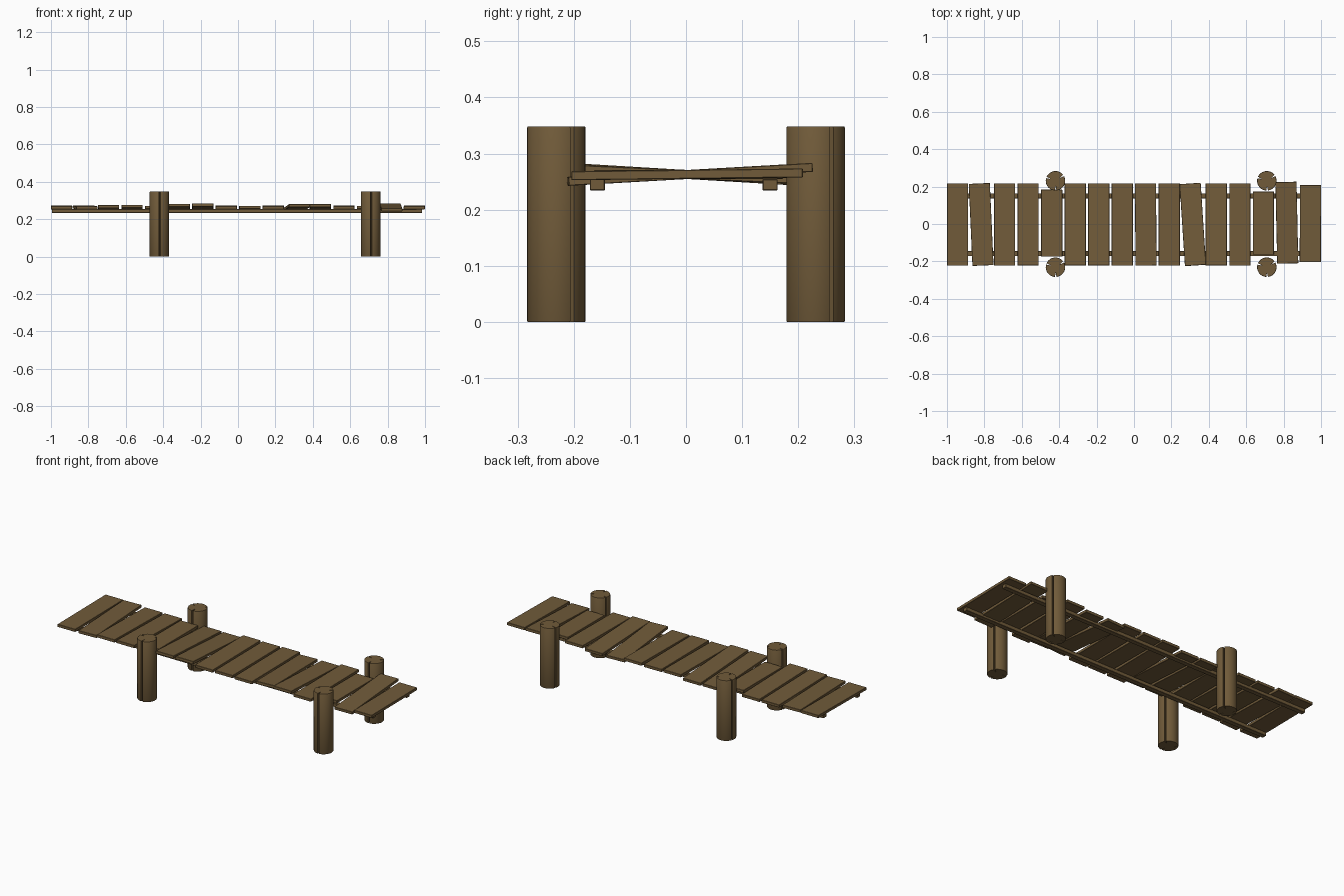
import bpy, bmesh, math
from mathutils import Matrix, Vector

if "Cube" in bpy.data.objects:
    bpy.data.objects.remove(bpy.data.objects["Cube"])

# One weathered wood colour
wood = bpy.data.materials.new("weathered brown wood")
wood.diffuse_color = (0.165, 0.105, 0.042, 1)
wood.use_nodes = True
wood.node_tree.nodes["Principled BSDF"].inputs["Base Color"].default_value = wood.diffuse_color


def finish(name, bm):
    bmesh.ops.recalc_face_normals(bm, faces=bm.faces[:])
    mesh = bpy.data.meshes.new(name)
    bm.to_mesh(mesh)
    bm.free()
    mesh.materials.append(wood)
    ob = bpy.data.objects.new(name, mesh)
    bpy.context.collection.objects.link(ob)
    return ob


def box(name, center, size, roll=0.0, yaw=0.0):
    bm = bmesh.new()
    bmesh.ops.create_cube(bm, size=1, matrix=Matrix.Diagonal((*size, 1)))
    ob = finish(name, bm)
    ob.location = center
    ob.rotation_euler = (roll, 0, yaw)
    bev = ob.modifiers.new("soft edge", "BEVEL")
    bev.width = 0.0012
    bev.segments = 1
    return ob


# Deck planks: evenly spaced, each with its own roll, some turned or shortened
rolls = [.01, .01, -.02, -.025, 0, -.053, -.06, .01,
         0, .01, -.045, -.045, .01, 0, .057, .012]
yaws = {1: .045, 10: .065, 14: .022, 8: .008, 15: -.004}
spans = {4: (-.174, .184), 13: (-.164, .173), 14: (-.211, .225), 15: (-.204, .208)}
for i, roll in enumerate(rolls):
    lo, hi = spans.get(i, (-.222, .217))
    x = -0.943 + i * 1.886 / 15
    box(f"plank_{i + 1}", (x, (lo + hi) / 2, 0.263), (0.113, hi - lo, 0.016),
        roll, yaws.get(i, 0))

# Two long stringers under the deck
for name, y in (("front_stringer", -0.158), ("back_stringer", 0.150)):
    box(name, (-0.005, y, 0.2445), (1.98, 0.027, 0.020))


# Round posts with three drying cracks running their full height
def post(name, x, y, radius=0.052, height=0.348, sides=32):
    cracks = [math.radians(a) for a in (33, 160, 272)]
    half = math.radians(4.5)
    outline = []
    for i in range(sides):
        a = 2 * math.pi * i / sides
        if all(abs(a - c) > half * 1.6 for c in cracks):
            outline.append((a, radius))
    for c in cracks:
        outline += [(c - half, radius), (c, radius * 0.5), (c + half, radius)]
    outline.sort()
    bm = bmesh.new()
    rings = []
    for z, inset in ((0, 0.001), (0.002, 0), (height - 0.002, 0), (height, 0.001)):
        rings.append([bm.verts.new((x + (r - inset) * math.cos(a),
                                    y + (r - inset) * math.sin(a), z))
                      for a, r in outline])
    n = len(outline)
    for low, high in zip(rings, rings[1:]):
        for i in range(n):
            j = (i + 1) % n
            bm.faces.new((low[i], low[j], high[j], high[i]))
    bm.faces.new(rings[0][::-1])
    bm.faces.new(rings[-1])
    ob = finish(name, bm)
    bpy.ops.object.select_all(action='DESELECT')
    ob.select_set(True)
    bpy.context.view_layer.objects.active = ob
    bpy.ops.object.shade_smooth_by_angle(angle=math.radians(30))


for side, y in (("front", -0.231), ("back", 0.231)):
    for end, x in (("left", -0.42), ("right", 0.71)):
        post(f"{side}_{end}_post", x, y)
